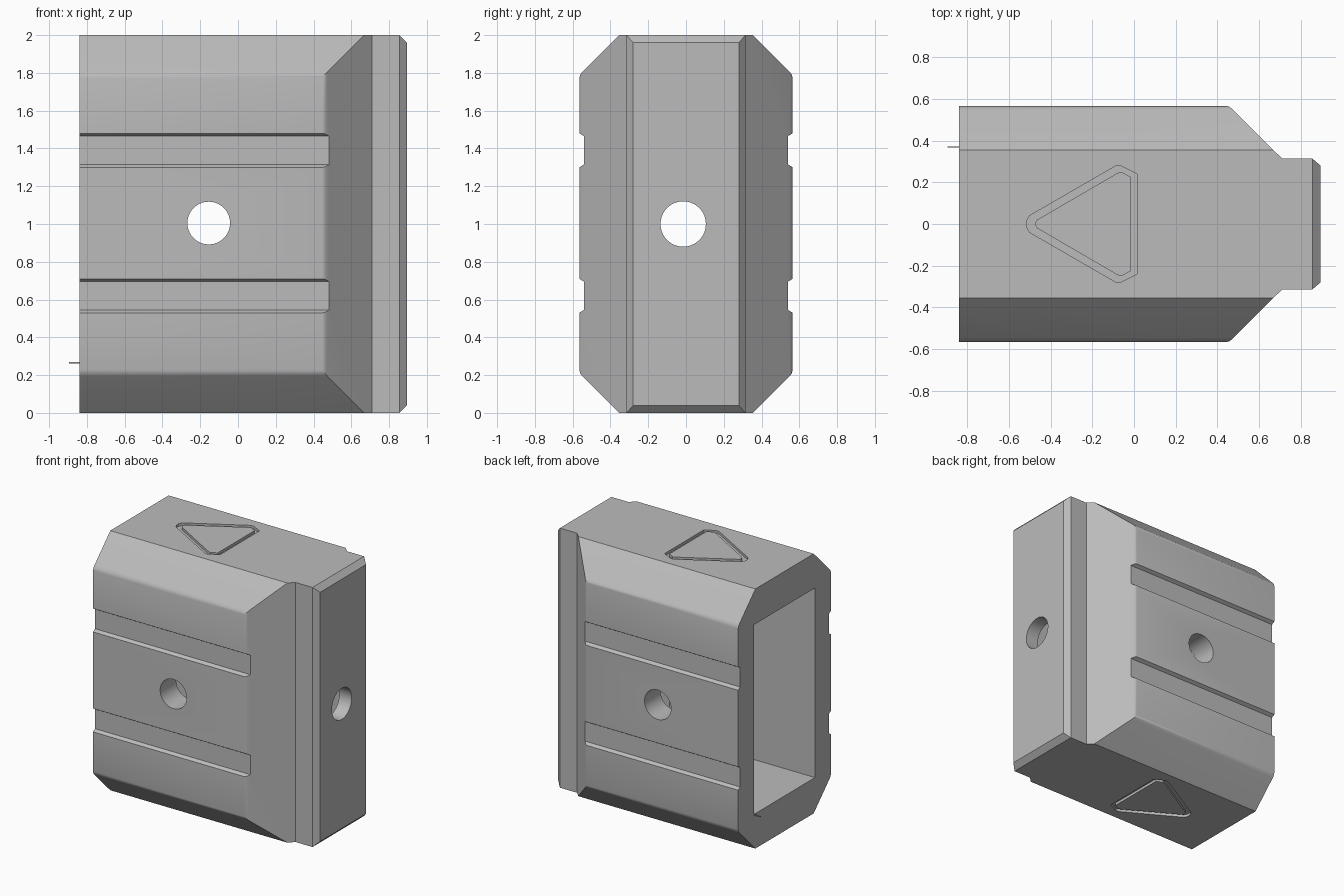
import bpy, bmesh, math
from mathutils import Matrix, Vector

if "Cube" in bpy.data.objects:
    bpy.data.objects.remove(bpy.data.objects["Cube"])

grey = bpy.data.materials.new("grey plastic")
grey.use_nodes = True
COLOUR = (0.5, 0.5, 0.5, 1)
grey.diffuse_color = COLOUR
grey.node_tree.nodes["Principled BSDF"].inputs["Base Color"].default_value = COLOUR


def finish(name, bm):
    bmesh.ops.recalc_face_normals(bm, faces=bm.faces)
    mesh = bpy.data.meshes.new(name)
    bm.to_mesh(mesh)
    bm.free()
    mesh.materials.append(grey)
    obj = bpy.data.objects.new(name, mesh)
    bpy.context.collection.objects.link(obj)
    return obj


def prism(name, points, axis, start, end):
    """Extrude a closed 2D profile along an axis."""
    place = {"x": lambda a, b: (start, a, b),
             "y": lambda a, b: (a, start, b),
             "z": lambda a, b: (a, b, start)}[axis]
    bm = bmesh.new()
    face = bm.faces.new([bm.verts.new(place(*p)) for p in points])
    move = Vector([(end - start) * (axis == k) for k in "xyz"])
    new = bmesh.ops.extrude_face_region(bm, geom=[face])["geom"]
    bmesh.ops.translate(bm, vec=move,
                        verts=[v for v in new if isinstance(v, bmesh.types.BMVert)])
    return finish(name, bm)


def cylinder(name, radius, length, centre, axis):
    bm = bmesh.new()
    turn = Matrix.Rotation(math.pi / 2, 4, axis)
    bmesh.ops.create_cone(bm, cap_ends=True, segments=64, radius1=radius,
                          radius2=radius, depth=length,
                          matrix=Matrix.Translation(centre) @ turn)
    return finish(name, bm)


def ring(name, outer, inner, low, high):
    """Closed band between two matching outlines."""
    bm = bmesh.new()
    loops = [[bm.verts.new((x, y, z)) for x, y in pts]
             for pts, z in ((outer, low), (outer, high), (inner, high), (inner, low))]
    n = len(outer)
    for k in range(4):
        a, b = loops[k], loops[(k + 1) % 4]
        for i in range(n):
            j = (i + 1) % n
            bm.faces.new((a[i], a[j], b[j], b[i]))
    return finish(name, bm)


def mirrored(half):
    """Complete an outline across its first axis."""
    return half + [(a, -b) for a, b in reversed(half)]


def combine(target, tool, operation):
    mod = target.modifiers.new("cut", "BOOLEAN")
    mod.object, mod.operation, mod.solver = tool, operation, "EXACT"
    bpy.context.view_layer.update()
    result = target.evaluated_get(bpy.context.evaluated_depsgraph_get())
    mesh = bpy.data.meshes.new_from_object(result)
    target.modifiers.clear()
    target.data = mesh
    bpy.data.objects.remove(tool)


# Octagonal housing with softened side corners
section = [(.355, 0), (.547, .192), (.56, .208), (.565, .228)]
section += [(y, 2 - z) for y, z in reversed(section)]
section += [(-y, z) for y, z in reversed(section)]
housing = prism("housing", section, "x", -.84, 1)

# Tapered plan and chamfered head
plan = mirrored([(-1, .567), (.44, .567), (.456, .563), (.47, .553),
                 (.71, .314), (.855, .314), (.895, .28)])
combine(housing, prism("plan", plan, "z", -.3, 2.3), "INTERSECT")
side = [(-1, -.1), (.755, -.1), (.995, .14), (.995, 1.86), (.755, 2.1), (-1, 2.1)]
combine(housing, prism("side", side, "y", -.8, .8), "INTERSECT")

# Open cavity narrowing towards the head
cavity = mirrored([(-1, .37), (.4, .37), (.6, .21), (.79, .21)])
combine(housing, prism("cavity", cavity, "z", .27, 1.73), "DIFFERENCE")

# Grip grooves on both broad sides
for s in (-1, 1):
    for z in (.62, 1.39):
        groove = [(s * .6, z - .13), (s * .565, z - .09), (s * .54, z - .075),
                  (s * .54, z + .075), (s * .565, z + .09), (s * .6, z + .13)]
        combine(housing, prism("groove", groove, "x", -1, .6), "DIFFERENCE")

# Through hole in the broad sides and hole in the head
combine(housing, cylinder("cross_hole", .113, 2, (-.155, 0, 1.005), "X"), "DIFFERENCE")
combine(housing, cylinder("head_hole", .12, .5, (.9, -.015, 1.0), "Y"), "DIFFERENCE")

# Engraved triangle outlines on top and bottom
outer = mirrored([(-.514, .016), (-.5, .04), (-.09, .277), (-.065, .28), (.015, .24)])
inner = mirrored([(-.472, .008), (-.465, .02), (-.08, .244), (-.06, .25), (-.015, .225)])
for low, high in ((-.1, .02), (1.98, 2.1)):
    combine(housing, ring("triangle", outer, inner, low, high), "DIFFERENCE")

# Small moulding sliver at the cavity corner
prism("edge_sliver", [(-.895, .368), (-.83, .368), (-.83, .372), (-.895, .372)],
      "z", .262, .27)

bpy.ops.object.select_all(action="DESELECT")
housing.select_set(True)
bpy.context.view_layer.objects.active = housing
bpy.ops.object.shade_smooth_by_angle(angle=math.radians(30))
